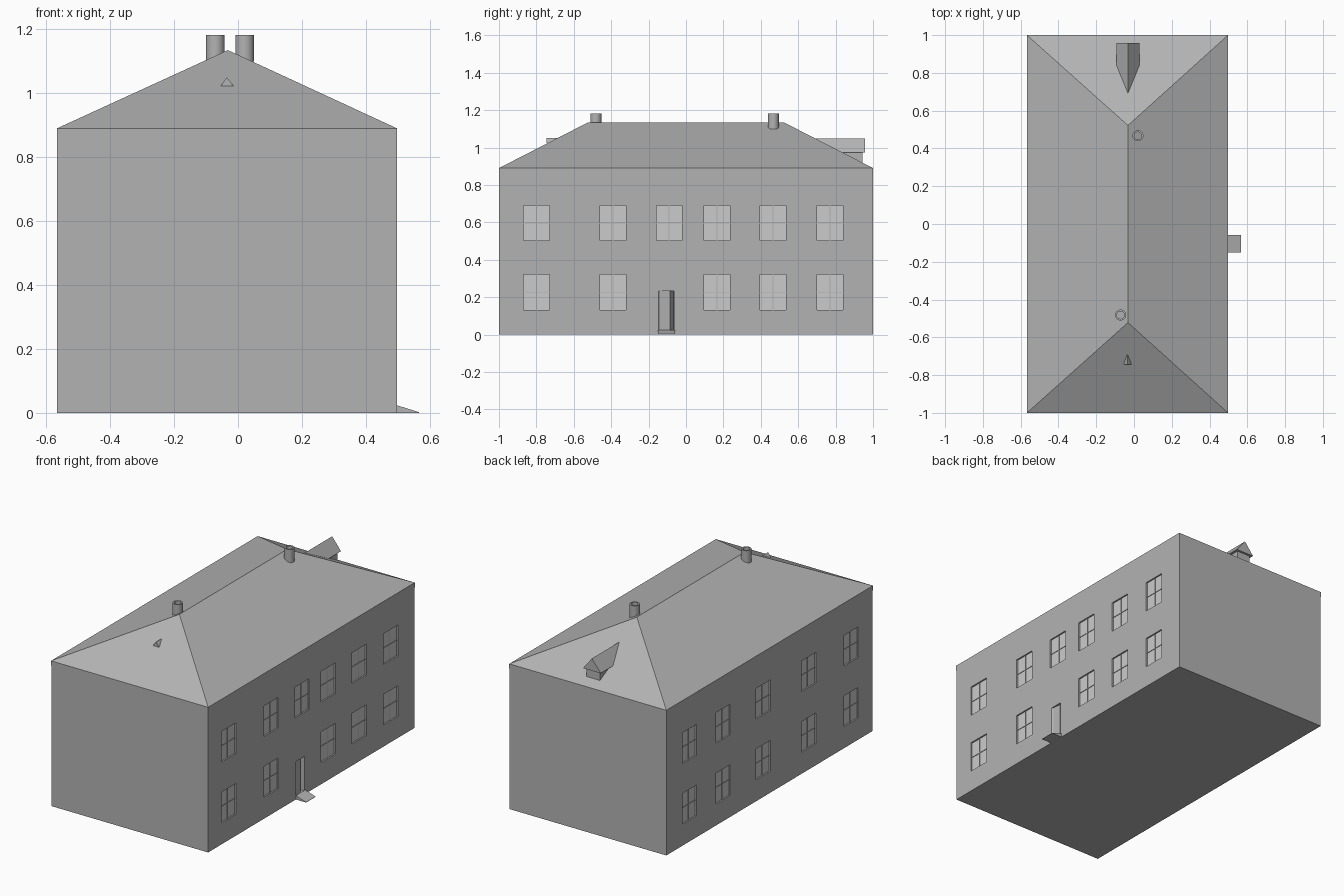
import bpy, bmesh, math

if "Cube" in bpy.data.objects:
    bpy.data.objects.remove(bpy.data.objects["Cube"])

X0, X1, XR = -0.567, 0.498, -0.032      # wall sides and ridge line
EAVE, RIDGE, RY = 0.89, 1.135, 0.522    # eave height, ridge height, ridge half length
SLOPE = (RIDGE - EAVE) / (1 - RY)
DARK = (0.45, 0.45, 0.45, 1)
material = bpy.data.materials.new("masonry_grey")
material.diffuse_color = DARK
material.use_nodes = True
material.node_tree.nodes["Principled BSDF"].inputs["Base Color"].default_value = material.diffuse_color


def make(name, bm, dark=True):
    bmesh.ops.recalc_face_normals(bm, faces=bm.faces)
    me = bpy.data.meshes.new(name)
    bm.to_mesh(me)
    bm.free()
    ob = bpy.data.objects.new(name, me)
    bpy.context.collection.objects.link(ob)
    if dark:
        me.materials.append(material)
    return ob


def loft(bm, a, b):
    """Closed solid between two matching outlines."""
    va = [bm.verts.new(p) for p in a]
    vb = [bm.verts.new(p) for p in b]
    n = len(va)
    bm.faces.new(va)
    bm.faces.new(vb[::-1])
    for i in range(n):
        j = (i + 1) % n
        bm.faces.new((va[i], vb[i], vb[j], va[j]))


def rect_x(x, y0, y1, z0, z1):
    return [(x, y0, z0), (x, y1, z0), (x, y1, z1), (x, y0, z1)]


def box(bm, x0, x1, y0, y1, z0, z1):
    loft(bm, rect_x(x0, y0, y1, z0, z1), rect_x(x1, y0, y1, z0, z1))


# Walls
IN = 0.001
bm = bmesh.new()
box(bm, X0 + IN, X1 - IN, -1 + IN, 1 - IN, 0, 0.875)
walls = make("walls", bm)

# Window layout: wall plane, inward direction, y centre, sill height
HIGH, LOW = 0.503, 0.132
W, H, DEPTH = 0.069, 0.188, 0.010
windows = []
for y in (-0.80, -0.39, -0.09, 0.165, 0.465, 0.77):
    windows.append((X1 - IN, -1, y, HIGH))
    if y != -0.09:
        windows.append((X1 - IN, -1, y, LOW))
for y in (-0.79, -0.38, 0.06, 0.45, 0.775):
    windows += [(X0 + IN, 1, y, HIGH), (X0 + IN, 1, y, LOW)]

# Window recesses, panes and glazing bars
cut, panes, bars = bmesh.new(), bmesh.new(), bmesh.new()
for x, d, y, z in windows:
    box(cut, x - d * 0.02, x + d * DEPTH, y - W, y + W, z, z + H)
    xp = x + d * (DEPTH - 0.001)
    panes.faces.new([panes.verts.new(p) for p in rect_x(xp, y - W, y + W, z, z + H)])
    xa, xb = sorted((xp, x + d * 0.006))
    t, zc = 0.0025, z + H / 2
    box(bars, xa, xb, y - t, y + t, z, z + H)
    box(bars, xa, xb, y - W, y + W, zc - t, zc + t)

# Door recess with the leaf angled inward
plan = [(0.005, -0.155), (-0.008, -0.138), (-0.014, -0.085), (-0.045, -0.066), (0.005, -0.065)]
loft(cut, [(X1 + x, y, 0.02) for x, y in plan], [(X1 + x, y, 0.232) for x, y in plan])

cutter = make("opening_cutter", cut)
cutter.hide_render = True
cutter.hide_set(True)
mod = walls.modifiers.new("openings", "BOOLEAN")
mod.operation, mod.solver, mod.object = "DIFFERENCE", "EXACT", cutter
bpy.context.view_layer.objects.active = walls
bpy.ops.object.modifier_apply(modifier=mod.name)
bpy.data.objects.remove(cutter)
make("window_panes", panes, dark=False)
make("glazing_bars", bars)

# Sloping door step
bm = bmesh.new()
prof = [(X1 - IN, 0), (0.567, 0), (0.567, 0.002), (X1 - IN, 0.024)]
loft(bm, [(x, -0.15, z) for x, z in prof], [(x, -0.058, z) for x, z in prof])
make("door_step", bm)

# Hipped roof with a thin fascia
bm = bmesh.new()
corners = [(X0, -1), (X1, -1), (X1, 1), (X0, 1)]
low = [bm.verts.new((x, y, 0.86)) for x, y in corners]
top = [bm.verts.new((x, y, EAVE)) for x, y in corners]
ra, rb = bm.verts.new((XR, -RY, RIDGE)), bm.verts.new((XR, RY, RIDGE))
for i in range(4):
    j = (i + 1) % 4
    bm.faces.new((low[i], low[j], top[j], top[i]))
bm.faces.new((top[0], top[1], ra))
bm.faces.new((top[1], top[2], rb, ra))
bm.faces.new((top[2], top[3], rb))
bm.faces.new((top[3], top[0], ra, rb))
make("hipped_roof", bm)


# Dormers: outline extruded back until it meets the hip slope
def dormer(name, outline, y_front, side):
    bm = bmesh.new()
    back = [(x, side * (1 - (z - EAVE) / SLOPE), z) for x, z in outline]
    loft(bm, [(x, side * y_front, z) for x, z in outline], back)
    make(name, bm)


dormer("rear_dormer_roof", [(XR - 0.06, 0.973), (XR + 0.06, 0.973), (XR, 1.048)], 0.957, 1)
dormer("rear_dormer_wall", [(XR - 0.045, 0.92), (XR + 0.045, 0.92),
                            (XR + 0.045, 0.975), (XR - 0.045, 0.975)], 0.943, 1)
dormer("front_roof_vent", [(XR - 0.022, 1.023), (XR + 0.018, 1.023), (XR - 0.003, 1.05)], 0.745, -1)

# Round chimney pots with open tops
for name, x, y in (("rear_chimney", 0.021, 0.467), ("front_chimney", -0.071, -0.482)):
    bm = bmesh.new()
    n = 24
    rings = []
    for r, z in ((0.029, 1.10), (0.029, 1.182), (0.020, 1.182), (0.020, 1.10)):
        rings.append([bm.verts.new((x + r * math.cos(math.tau * i / n),
                                    y + r * math.sin(math.tau * i / n), z)) for i in range(n)])
    for a, b in zip(rings, rings[1:] + rings[:1]):
        for i in range(n):
            j = (i + 1) % n
            bm.faces.new((a[i], a[j], b[j], b[i]))
    ob = make(name, bm)
    bpy.context.view_layer.objects.active = ob
    ob.select_set(True)
    bpy.ops.object.shade_smooth_by_angle()
    ob.select_set(False)
